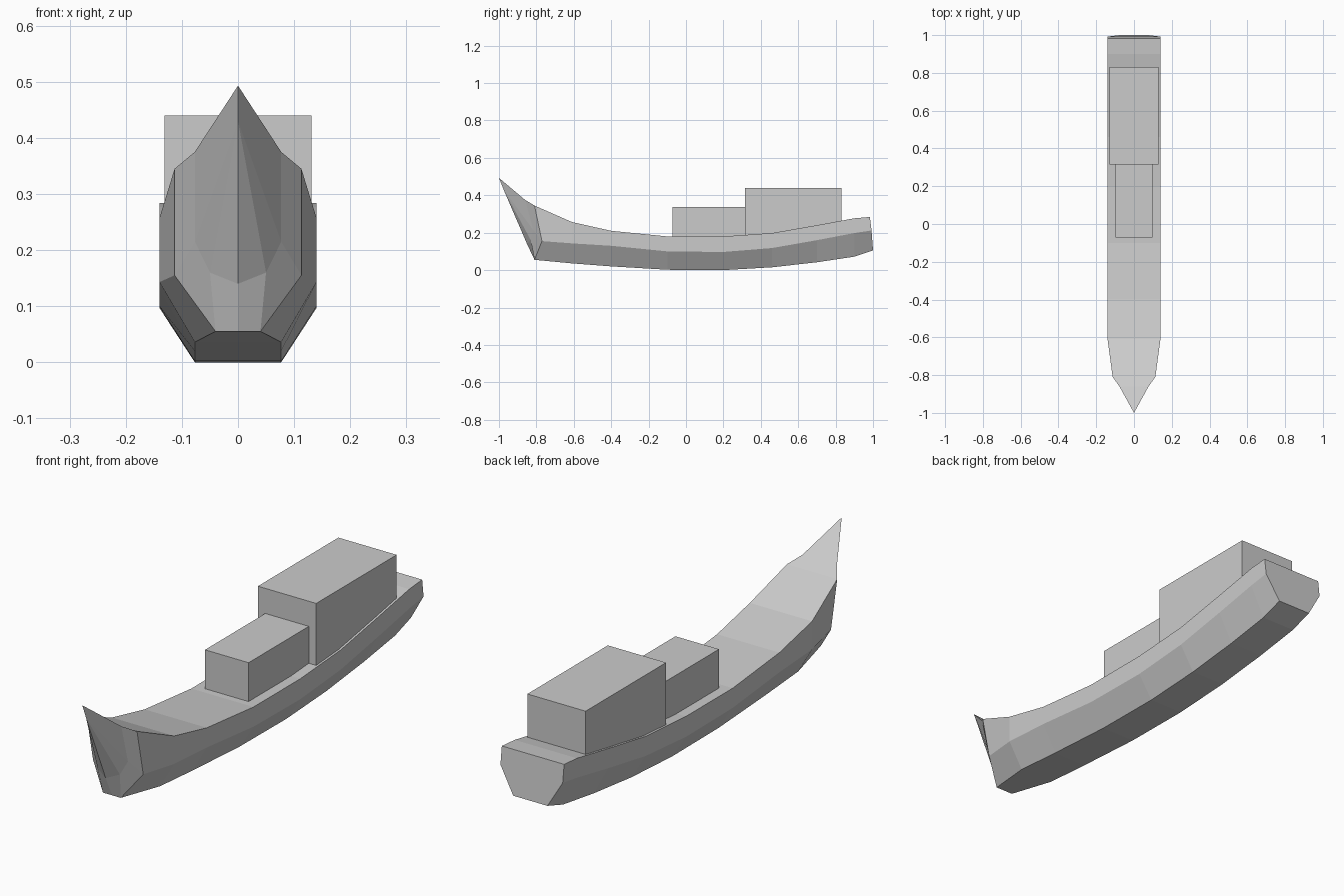
import bpy, bmesh

if "Cube" in bpy.data.objects:
    bpy.data.objects.remove(bpy.data.objects["Cube"])

# Hull loft: each half section runs deck edge, chine, bottom edge, keel
def section(y, deck, chine, bottom):
    return [(0.14, y, deck), (0.14, y, chine), (0.077, y, bottom), (0, y, bottom)]

sections = [
    # raked stem and flared bow
    [(0, -1.0, 0.493), (0, -0.975, 0.43), (0, -0.975, 0.43), (0, -0.975, 0.43)],
    [(0.077, -0.86, 0.375), (0.077, -0.817, 0.215), (0.05, -0.83, 0.16), (0, -0.85, 0.14)],
    [(0.113, -0.81, 0.345), (0.113, -0.77, 0.155), (0.04, -0.81, 0.055), (0, -0.81, 0.055)],
]
# main body
for row in [(-0.61, 0.257, 0.143, 0.036), (-0.40, 0.21, 0.13, 0.02),
            (-0.10, 0.18, 0.10, 0.002), (0.20, 0.18, 0.097, 0.0),
            (0.46, 0.198, 0.118, 0.015), (0.70, 0.24, 0.16, 0.042),
            (0.90, 0.277, 0.198, 0.072)]:
    sections.append(section(*row))
# raked transom
sections.append([(0.14, 0.983, 0.284), (0.14, 0.992, 0.212), (0.077, 1.0, 0.105), (0, 1.0, 0.105)])

bm = bmesh.new()
rings = []
for half in sections:
    ring = half + [(-x, y, z) for x, y, z in reversed(half[:3])]
    rings.append([bm.verts.new(p) for p in ring])
for a, b in zip(rings, rings[1:]):
    n = len(a)
    for i in range(n):          # last strip is the deck
        j = (i + 1) % n
        bm.faces.new((a[i], a[j], b[j], b[i]))
bm.faces.new(rings[-1])
bmesh.ops.remove_doubles(bm, verts=bm.verts, dist=1e-5)
bmesh.ops.recalc_face_normals(bm, faces=bm.faces)
mesh = bpy.data.meshes.new("hull")
bm.to_mesh(mesh)
bm.free()
bpy.context.collection.objects.link(bpy.data.objects.new("hull", mesh))


# Deck houses
def box(name, half_width, y0, y1, z0, z1):
    bpy.ops.mesh.primitive_cube_add(size=1, location=(0, (y0 + y1) / 2, (z0 + z1) / 2))
    ob = bpy.context.object
    ob.name = name
    ob.scale = (2 * half_width, y1 - y0, z1 - z0)


box("front_cabin", 0.098, -0.072, 0.315, 0.175, 0.338)
box("rear_cabin", 0.131, 0.315, 0.832, 0.175, 0.44)
